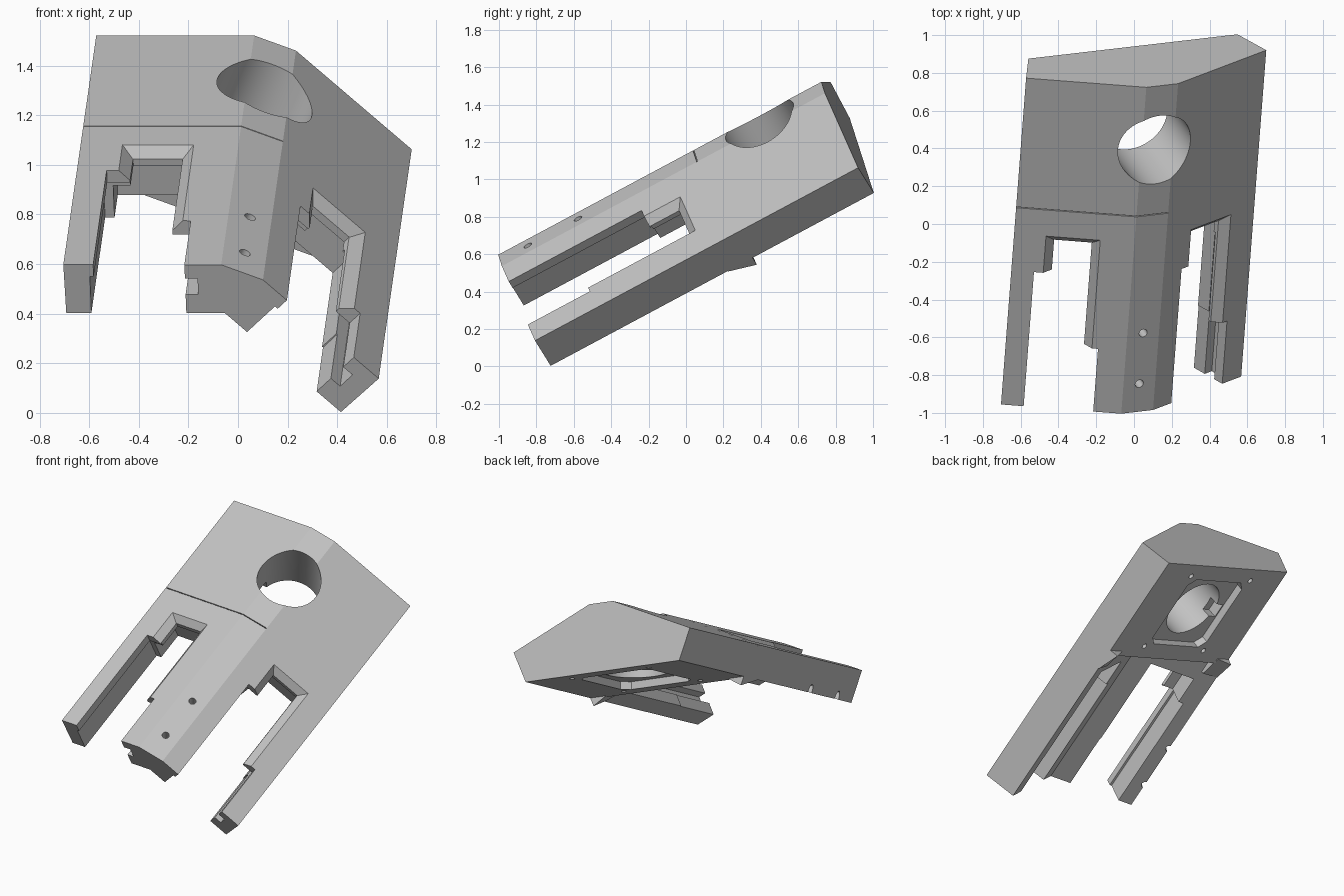
import bpy, bmesh, math
from mathutils import Matrix, Vector

if "Cube" in bpy.data.objects:
    bpy.data.objects.remove(bpy.data.objects["Cube"])

C, S = math.cos(math.radians(22.5)), math.sin(math.radians(22.5))
FRONT, SEAM, BACK = -0.607, 0.582, 1.357

# Tilted frame: across, along, up
along = Vector((0.0677, 0.8797, 0.4706)).normalized()
flat = Vector((along.y, -along.x, 0)).normalized()
lift = flat.cross(along)
across, up = flat * C - lift * S, flat * S + lift * C
POSE = Matrix((across, along, up)).transposed().to_4x4()
POSE.translation = across * -0.284 + up * 0.482

grey = bpy.data.materials.new("grey plastic")
grey.diffuse_color = (0.54, 0.54, 0.54, 1)
grey.use_nodes = True
grey.node_tree.nodes["Principled BSDF"].inputs["Base Color"].default_value = grey.diffuse_color


def make(name, bm, matrix=Matrix()):
    bmesh.ops.recalc_face_normals(bm, faces=bm.faces)
    me = bpy.data.meshes.new(name)
    bm.to_mesh(me)
    bm.free()
    me.transform(matrix)
    me.materials.append(grey)
    ob = bpy.data.objects.new(name, me)
    bpy.context.collection.objects.link(ob)
    return ob


def loft(name, first, second, matrix=Matrix()):
    """Solid between two matching loops of points."""
    bm = bmesh.new()
    a = [bm.verts.new(p) for p in first]
    b = [bm.verts.new(p) for p in second]
    bm.faces.new(a)
    bm.faces.new(b)
    for i in range(len(a)):
        j = (i + 1) % len(a)
        bm.faces.new((a[i], a[j], b[j], b[i]))
    return make(name, bm, matrix)


def prism(name, profile, y0, y1):
    return loft(name, [(x, y0, z) for x, z in profile], [(x, y1, z) for x, z in profile])


def plan(points, z0, z1, matrix=Matrix()):
    return loft("cutter", [(x, y, z0) for x, y in points], [(x, y, z1) for x, y in points], matrix)


def rect(x0, x1, y0, y1, z):
    return [(x0, y0, z), (x1, y0, z), (x1, y1, z), (x0, y1, z)]


def box(x0, x1, y0, y1, z0, z1, matrix=Matrix()):
    return loft("cutter", rect(x0, x1, y0, y1, z0), rect(x0, x1, y0, y1, z1), matrix)


def rod(x, y, z0, z1, r, sides=24):
    angles = [2 * math.pi * i / sides for i in range(sides)]
    return plan([(x + r * math.cos(t), y + r * math.sin(t)) for t in angles], z0, z1)


def cut(target, cutter):
    cutter.hide_render = True
    bpy.context.view_layer.objects.active = target
    mod = target.modifiers.new("cut", 'BOOLEAN')
    mod.operation, mod.solver, mod.object = 'DIFFERENCE', 'EXACT', cutter
    bpy.ops.object.modifier_apply(modifier=mod.name)
    bpy.data.objects.remove(cutter)


# Roof-shaped top shared by both parts
top = [(-0.592, 0), (-0.68, 0.202), (-0.09, 0.446), (0.09, 0.446), (0.68, 0.202), (0.592, 0)]
body = prism("rear_body", top, SEAM, BACK)
plate = prism("front_legs", top + [(0, 0.245)], FRONT, SEAM)

# Openings between the legs, one in each sloping plane
opening = [(-0.193, -1), (0.176, -1), (0.176, -0.23), (0.1, -0.23),
           (0.1, 0.38), (-0.1, 0.38), (-0.1, 0.2), (-0.193, 0.2)]
for side in (-1, 1):
    w = Vector((C, 0, -side * S))
    n = Vector((side * S, 0, C))
    frame = Matrix((w, Vector((0, 1, 0)), n)).transposed().to_4x4()
    frame.translation = Vector((side * 0.68, 0, 0.202)) - side * 0.3135 * w
    cut(plate, plan(opening, -0.42, 0.1, frame))
    # undercut below the lip, and a shallow step along the other wall
    cut(plate, box(-0.17, 0.171, -0.31, 0.402, -0.44, -0.075, frame))
    cut(plate, box(-0.208, -0.03, -1.1, 0.21, -0.46, -0.055, frame))
    # bevelled rim
    cut(plate, loft("cutter", rect(-0.098, 0.098, -0.26, 0.377, -0.047),
                    rect(-0.156, 0.156, -0.26, 0.432, 0.012), frame))
    # slide groove
    cut(plate, box(0.06, 0.227, -1.2, 0.3, -0.136, -0.0625, frame))

# Blind screw holes in the ridge and notches under the left leg
for y in (-0.133, -0.438):
    cut(plate, rod(0, y, 0.3, 0.6, 0.023))
    cut(plate, rod(-0.592, y, -0.1, 0.05, 0.022))

# Thin seam line across the ridge and the left slope
seam = [(-0.70, 0.183), (-0.09, 0.434), (0.09, 0.434), (0.09, 0.6), (-0.70, 0.6)]
cut(plate, prism("cutter", seam, SEAM - 0.005, SEAM + 0.01))

# Round bore, square recess underneath, side notch and corner screw holes
MID = 0.97
cut(body, rod(0, MID, -0.2, 0.7, 0.205, 64))
k, c = 0.27, 0.22
cut(body, plan([(-k, MID - c), (-c, MID - k), (c, MID - k), (k, MID - c),
                (k, MID + c), (c, MID + k), (-c, MID + k), (-k, MID + c)], -0.1, 0.05))
cut(body, box(-0.26, -0.15, MID - 0.05, MID + 0.05, -0.12, 0.12))
for x in (-0.295, 0.295):
    for y in (MID - 0.295, MID + 0.295):
        cut(body, rod(x, y, -0.1, 0.12, 0.018, 16))

# Small ramps under the seam, flush with the sides
ramps = []
for name, m in (("left_ramp", -1), ("right_ramp", 1)):
    ramps.append(loft(name,
                      [(m * 0.48, 0.47, 0.046), (m * 0.592, 0.47, 0.0),
                       (m * 0.590, 0.47, -0.004), (m * 0.48, 0.47, 0.03)],
                      [(m * 0.48, 0.62, 0.046), (m * 0.592, 0.62, 0.0),
                       (m * 0.568, 0.62, -0.055), (m * 0.48, 0.62, -0.005)]))

# Tilt into place and smooth only the round walls
for ob in [body, plate] + ramps:
    ob.data.transform(POSE)
    bpy.ops.object.select_all(action='DESELECT')
    ob.select_set(True)
    bpy.context.view_layer.objects.active = ob
    bpy.ops.object.shade_smooth_by_angle(angle=math.radians(20))
